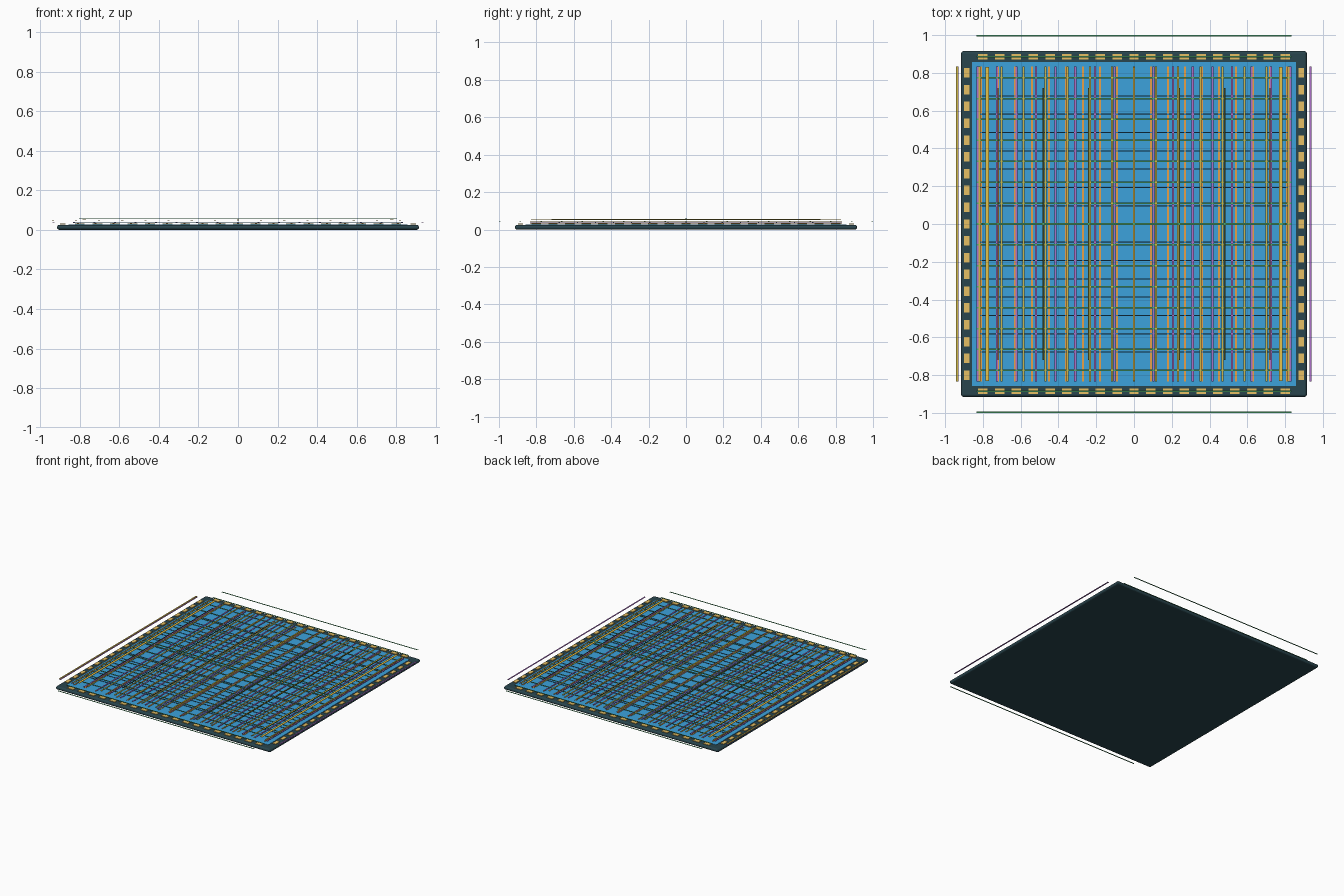
import bpy
import bmesh
from mathutils import Matrix, Vector

cube = bpy.data.objects.get("Cube")
if cube:
    bpy.data.objects.remove(cube, do_unlink=True)


def material(name, rgb):
    mat = bpy.data.materials.new(name)
    mat.use_nodes = True
    color = (*rgb, 1.0)
    mat.diffuse_color = color
    mat.node_tree.nodes["Principled BSDF"].inputs["Base Color"].default_value = color
    return mat


slate = material("dark slate", (0.022, 0.06, 0.075))
blue = material("die blue", (0.045, 0.36, 0.72))
gold = material("pad gold", (0.82, 0.54, 0.13))
orange = material("wire orange", (0.85, 0.38, 0.07))
purple = material("wire purple", (0.42, 0.16, 0.58))
yellow = material("wire yellow", (0.62, 0.48, 0.07))
green = material("wire green", (0.08, 0.42, 0.16))
deep_blue = material("wire deep blue", (0.04, 0.22, 0.42))
olive = material("spine olive", (0.10, 0.12, 0.03))
bright = material("power yellow", (0.85, 0.58, 0.07))


def boxes(name, mat, centers, size, bevel=0):
    """One object holding equal boxes at the given centres."""
    bm = bmesh.new()
    for center in centers:
        transform = Matrix.Translation(center) @ Matrix.Diagonal((*size, 1))
        bmesh.ops.create_cube(bm, size=1, matrix=transform)
    mesh = bpy.data.meshes.new(name)
    bm.to_mesh(mesh)
    bm.free()
    mesh.materials.append(mat)
    obj = bpy.data.objects.new(name, mesh)
    bpy.context.collection.objects.link(obj)
    if bevel:
        mod = obj.modifiers.new("rounded edges", "BEVEL")
        mod.width = bevel
        mod.segments = 3


def steps(pitch, first, last):
    return [pitch * k for k in range(first, last + 1)]


def vertical_wires(name, mat, xs, length, width, z):
    boxes(name, mat, [Vector((x, 0, z)) for x in xs], (width, length, 0.002))


def horizontal_wires(name, mat, ys, length, width, z):
    boxes(name, mat, [Vector((0, y, z)) for y in ys], (length, width, 0.002))


# Package plate and die
boxes("base_plate", slate, [(0, 0, 0.0125)], (1.83, 1.83, 0.025), 0.012)
boxes("die", blue, [(0, 0, 0.025)], (1.716, 1.716, 0.004))

# Contact pads along the four edges
pad_row = steps(0.0889, -9, 9)
boxes("side_pads", gold, [(s * 0.885, y, 0.029) for s in (-1, 1) for y in pad_row],
      (0.028, 0.05, 0.004))
boxes("end_pads", gold, [(x, s * 0.885, 0.029) for s in (-1, 1) for x in pad_row],
      (0.05, 0.028, 0.004))

# Stacked wiring layers
vertical_wires("orange_wires", orange, steps(0.09, -9, 9), 1.67, 0.010, 0.033)
horizontal_wires("deep_blue_wires", deep_blue, steps(0.0968, -7, 7), 1.67, 0.006, 0.036)
vertical_wires("purple_wires", purple, steps(0.1037, -9, 9), 1.67, 0.011, 0.039)
horizontal_wires("green_wires", green, steps(0.1107, -9, 9), 1.67, 0.008, 0.042)
vertical_wires("yellow_wires", yellow, steps(0.117, -8, 7), 1.67, 0.011, 0.045)

# Top spines and power rails
vertical_wires("olive_spines", olive, [s * x for s in (-1, 1) for x in steps(0.24, 1, 3)],
               1.44, 0.007, 0.052)
vertical_wires("power_columns", bright, [-0.777, 0.777], 1.66, 0.018, 0.054)
vertical_wires("center_column", bright, [0], 1.66, 0.011, 0.054)
horizontal_wires("power_row", green, [0], 1.61, 0.012, 0.058)
